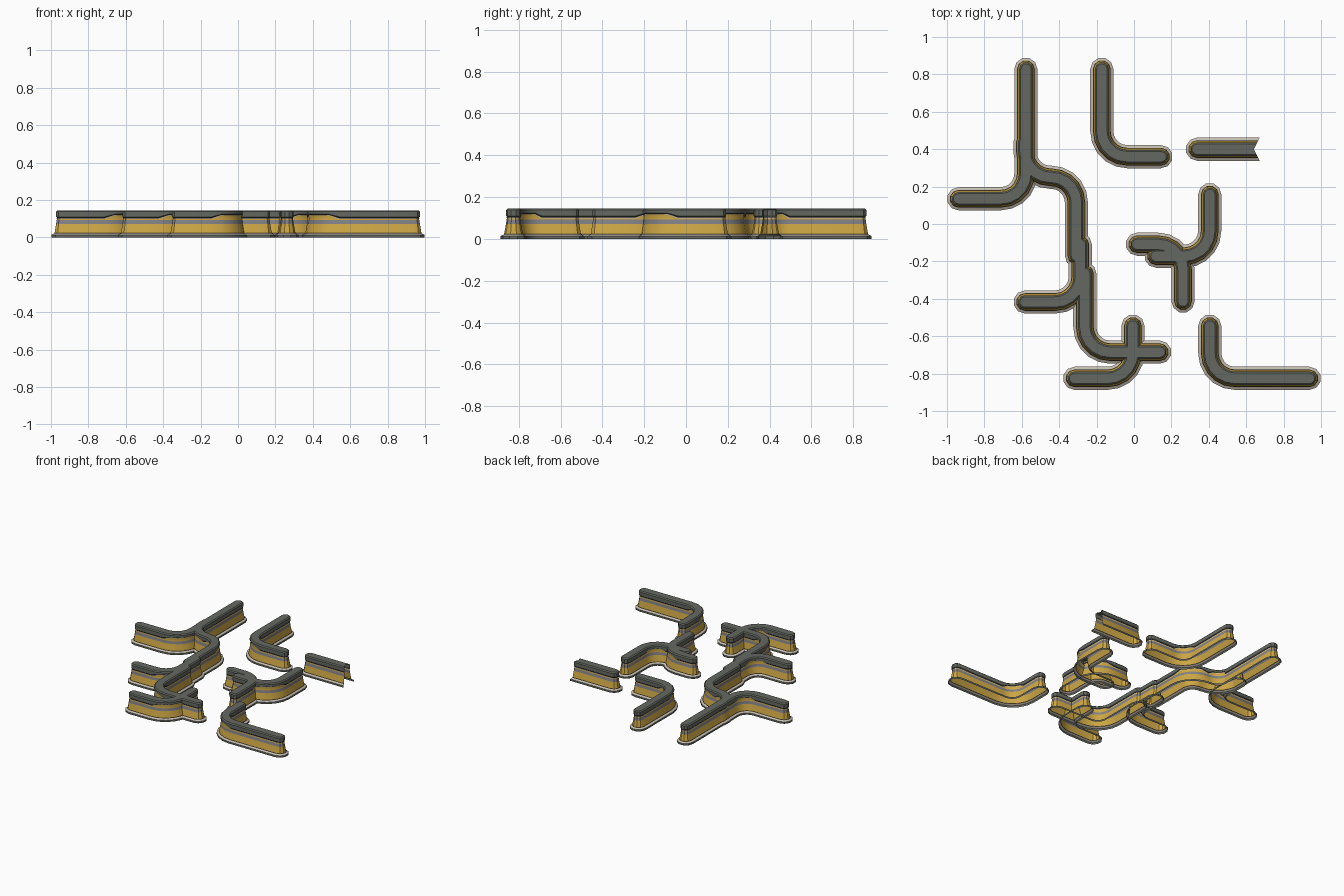
import bpy, bmesh, math
from mathutils import Vector

cube = bpy.data.objects.get("Cube")
if cube:
    bpy.data.objects.remove(cube, do_unlink=True)

BASE = 0.062   # half width of the foot
BEND = 0.135   # centreline radius of the corners
STEPS = 5      # segments per quarter bend and per rounded end


def material(name, rgb):
    m = bpy.data.materials.new(name)
    m.use_nodes = True
    m.diffuse_color = (*rgb, 1)
    m.node_tree.nodes["Principled BSDF"].inputs["Base Color"].default_value = (*rgb, 1)
    return m


MATERIALS = [
    material("dark_stone", (0.13, 0.14, 0.12)),
    material("pale_stone", (0.55, 0.5, 0.43)),
    material("gold", (0.62, 0.39, 0.06)),
    material("grey_metal", (0.22, 0.22, 0.24)),
    material("black_groove", (0.02, 0.02, 0.02)),
]
STONE, PALE, GOLD, GREY, BLACK = range(5)

# Wall section: half width, height, extra height in bends, colour of the band above
PROFILE = [
    (BASE, 0.0, 0, STONE),
    (BASE, 0.014, 0, PALE),
    (0.047, 0.021, 0, BLACK),
    (0.045, 0.023, 0, GOLD),
    (0.036, 0.072, 0, GREY),
    (0.033, 0.092, 0, GOLD),
    (0.032, 0.098, 0.018, PALE),
    (0.033, 0.102, 0.018, BLACK),
    (0.032, 0.106, 0.016, STONE),
    (0.036, 0.11, 0.014, STONE),
    (0.036, 0.138, 0, STONE),
    (0.028, 0.145, 0, STONE),
    (0.0, 0.145, 0, STONE),
]


def stations(points):
    """Centreline as (position, direction, raised) with rounded corners."""
    pts = [Vector(p) for p in points]
    out = [(pts[0], (pts[1] - pts[0]).normalized(), 0)]
    for before, corner, after in zip(pts, pts[1:], pts[2:]):
        d0 = (corner - before).normalized()
        d1 = (after - corner).normalized()
        centre = corner - d0 * BEND + d1 * BEND
        for i in range(STEPS + 1):
            a = math.pi / 2 * i / STEPS
            pos = centre + (d0 * math.sin(a) - d1 * math.cos(a)) * BEND
            heading = d0 * math.cos(a) + d1 * math.sin(a)
            out.append((pos, heading, int(0 < i < STEPS)))
    out.append((pts[-1], (pts[-1] - pts[-2]).normalized(), 0))
    return out


def round_end(pos, heading):
    """Fan of outline points turning from the left side to the right side."""
    left = Vector((-heading.y, heading.x))
    fan = []
    for i in range(1, STEPS):
        a = math.pi * i / STEPS
        fan.append((pos, left * math.cos(a) + heading * math.sin(a), 0, Vector((0, 0))))
    return fan


def wall(name, points, open_end=False):
    line = stations(points)
    # Outline entries: position, outward direction, raised, notch direction
    left, right = [], []
    for i, (pos, d, raised) in enumerate(line):
        side = Vector((-d.y, d.x))
        notch = d if open_end and i == len(line) - 1 else Vector((0, 0))
        left.append((pos, side, raised, notch))
        right.append((pos, -side, raised, notch))
    far = [] if open_end else round_end(line[-1][0], line[-1][1])
    near = round_end(line[0][0], -line[0][1])
    # Start on the far right so that an open end leaves a gap in the loop
    outline = right[::-1] + near + left + far

    bm = bmesh.new()
    rows = []
    for r, z, rise, _ in PROFILE:
        row = []
        for pos, out, raised, notch in outline:
            p = pos + out * r - notch * (BASE - r) * 0.5
            row.append(bm.verts.new((p.x, p.y, z + rise * raised)))
        rows.append(row)
    count = len(outline)
    for k in range(len(rows) - 1):
        for i in range(count - 1 if open_end else count):
            j = (i + 1) % count
            f = bm.faces.new((rows[k][j], rows[k][i], rows[k + 1][i], rows[k + 1][j]))
            f.material_index = PROFILE[k][3]
    bmesh.ops.remove_doubles(bm, verts=bm.verts, dist=0.0001)
    bm.normal_update()
    # Make the top face upward and the sides outward
    if sum(f.normal.z * f.calc_area() for f in bm.faces) < 0:
        bmesh.ops.reverse_faces(bm, faces=bm.faces)
    for f in bm.faces:
        f.smooth = True
    mesh = bpy.data.meshes.new(name)
    bm.to_mesh(mesh)
    bm.free()
    mesh.set_sharp_from_angle(angle=math.radians(25))
    for m in MATERIALS:
        mesh.materials.append(m)
    obj = bpy.data.objects.new(name, mesh)
    bpy.context.collection.objects.link(obj)


# Joined chain of walls on the right half of the layout
wall("back_corner_wall", [(-0.578, 0.828), (-0.578, 0.135), (-0.938, 0.135)])
wall("double_bend_wall", [(-0.583, 0.44), (-0.583, 0.25), (-0.308, 0.25), (-0.308, -0.17)])
wall("side_branch_wall", [(-0.287, -0.11), (-0.287, -0.417), (-0.583, -0.417)])
wall("front_bend_wall", [(-0.263, -0.265), (-0.263, -0.685), (0.138, -0.685)])
wall("front_corner_wall", [(-0.318, -0.825), (-0.006, -0.825), (-0.006, -0.545)])

# Crossing pair
wall("crossing_wall_long", [(0.405, 0.158), (0.405, -0.172), (0.117, -0.172)])
wall("crossing_wall_short", [(0.017, -0.108), (0.262, -0.108), (0.262, -0.413)])

# Free-standing walls
wall("back_free_corner", [(-0.172, 0.828), (-0.172, 0.36), (0.145, 0.36)])
wall("front_free_corner", [(0.405, -0.545), (0.405, -0.825), (0.938, -0.825)])
wall("straight_open_wall", [(0.338, 0.4), (0.672, 0.4)], open_end=True)
